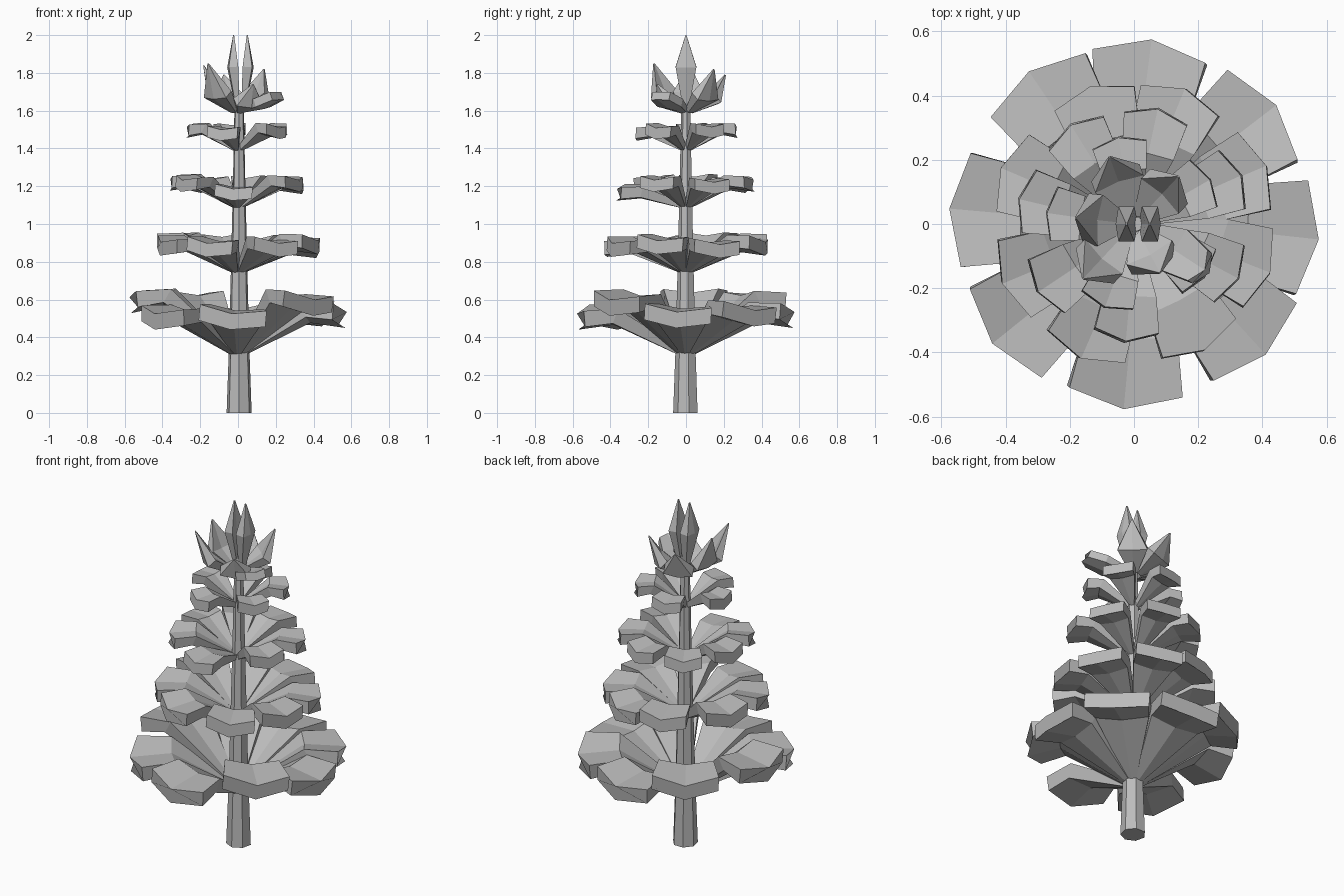
import bpy, bmesh, random
from math import radians
from mathutils import Matrix, Vector

if "Cube" in bpy.data.objects:
    bpy.data.objects.remove(bpy.data.objects["Cube"], do_unlink=True)

random.seed(4)
grey = bpy.data.materials.new("plain_grey")
grey.use_nodes = True
colour = (0.5, 0.5, 0.5, 1)
grey.diffuse_color = colour
grey.node_tree.nodes["Principled BSDF"].inputs["Base Color"].default_value = colour


def finish(name, bm):
    bmesh.ops.recalc_face_normals(bm, faces=bm.faces)
    mesh = bpy.data.meshes.new(name)
    bm.to_mesh(mesh)
    bm.free()
    mesh.materials.append(grey)
    obj = bpy.data.objects.new(name, mesh)
    bpy.context.collection.objects.link(obj)
    return obj


def loft(bm, rings):
    """Skin a list of closed rings and cap both ends."""
    rings = [[bm.verts.new(p) for p in ring] for ring in rings]
    for a, b in zip(rings, rings[1:]):
        for i in range(len(a)):
            j = (i + 1) % len(a)
            bm.faces.new((a[i], a[j], b[j], b[i]))
    bm.faces.new(rings[0][::-1])
    bm.faces.new(rings[-1])


def leaf(name, azimuth, base, reach, rise, width, thick, profile,
         roll=0, bulge=0, slant=0, shift=0):
    """Thick cupped leaf; profile rows are fractions of reach, rise, width, thickness."""
    path = [Vector((r * reach, 0, z * rise)) for r, z, w, t in profile]
    last = len(path) - 1
    turn = (Matrix.Translation((shift, 0, base)) @ Matrix.Rotation(radians(azimuth), 4, "Z")
            @ Matrix.Rotation(radians(roll), 4, "X"))
    rings = []
    for i, (r, z, w, t) in enumerate(profile):
        along = (path[min(i + 1, last)] - path[max(i - 1, 0)]).normalized()
        up = Vector((-along.z, 0, along.x))
        side = Vector((0, w * width, 0))
        cup = up * w * width * 0.16
        drop = up * t * thick
        mid = path[i].copy()
        if i == last:
            mid += along * bulge * reach
            drop -= along * slant * thick
        top = [path[i] + side + cup, mid, path[i] - side + cup]
        rings.append([turn @ p for p in top + [p - drop for p in top[::-1]]])
    bm = bmesh.new()
    loft(bm, rings)
    return finish(name, bm)


# Trunk: tapered seven-sided column
bm = bmesh.new()
rings = []
for z, r in ((0, 0.068), (0.33, 0.056), (0.75, 0.045), (1.2, 0.034), (1.68, 0.024)):
    rings.append([Matrix.Rotation(radians(360 / 7 * k + 13), 3, "Z") @ Vector((r, 0, 0))
                  + Vector((0.006, 0, z)) for k in range(7)])
loft(bm, rings)
finish("trunk", bm)

# Leaf tiers: base height, reach, rise, half width, thickness, end slant,
# then each leaf's direction and lift
BROAD = ((0.04, 0, 0.12, 0.45), (0.65, 0.98, 0.82, 0.95), (0.96, 0.92, 1, 1))
tiers = (
    ("lowest", 0.34, 0.545, 0.24, 0.178, 0.085, 0,
     ((83, -0.1), (38, -0.06), (-6, -0.1), (-47, 0.2), (-95, -0.14), (-141, -0.14),
      (175, 0.26), (124, 0.2))),
    ("lower", 0.77, 0.425, 0.15, 0.13, 0.072, 0.08,
     ((107, 0.1), (68, 0), (23, -0.1), (-21, 0.05), (-62, -0.05), (-113, -0.05),
      (203, 0), (157, 0.15))),
    ("middle", 1.11, 0.345, 0.13, 0.1, 0.062, 0.15,
     ((78, 0.05), (24, -0.05), (-28, 0.05), (-95, -0.35), (-146, 0.05), (167, 0.1), (122, 0))),
    ("upper", 1.41, 0.258, 0.11, 0.085, 0.058, 0.15,
     ((100, 0.05), (30, 0.05), (-38, 0), (-110, -0.1), (172, 0.05))),
)
for name, base, reach, rise, width, thick, slant, leaves in tiers:
    for i, (angle, lift) in enumerate(leaves):
        leaf(f"{name}_leaf_{i + 1}", angle, base, reach, rise * (1 + lift), width, thick,
             BROAD, roll=random.uniform(-6, 0), bulge=0.1, slant=slant)

# Crown: one low spreading leaf, then pointed leaves opening outward
SPREAD = ((0.1, 0, 0.3, 0.7), (0.6, 0.45, 1, 1), (0.96, 1, 0.75, 1))
leaf("crown_low_leaf", -33, 1.62, 0.25, 0.07, 0.075, 0.045, SPREAD, bulge=0.1)
POINTED = ((0.1, 0, 0.25, 0.5), (0.64, 0.36, 1, 1), (1, 1, 0.04, 0.1))
for i, (angle, reach, rise) in enumerate(((110, 0.22, 0.18), (47, 0.2, 0.21), (227, 0.23, 0.24),
                                          (174, 0.18, 0.23), (-62, 0.17, 0.13))):
    leaf(f"crown_leaf_{i + 1}", angle, 1.61, reach, rise, 0.08, 0.055, POINTED)

# Twin upright spikes at the top
SPIKE = ((0.2, 0, 0.3, 0.4), (0.6, 0.56, 1, 1), (1, 1, 0.05, 0.1))
for i, angle in enumerate((0, 180)):
    leaf(f"top_spike_{i + 1}", angle, 1.62, 0.034, 0.38, 0.055, 0.05, SPIKE, shift=0.013)
